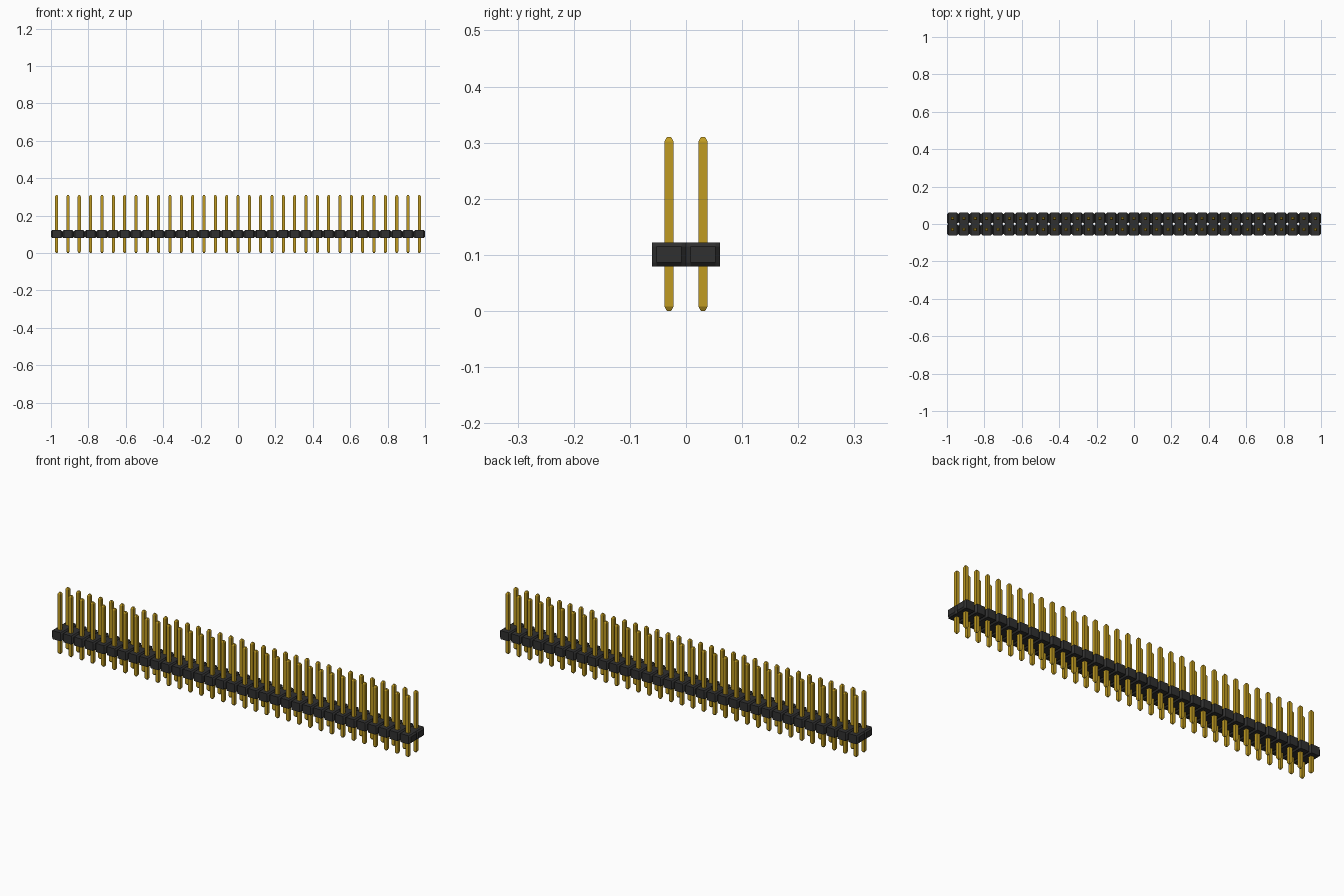
import bpy
import bmesh

cube = bpy.data.objects.get("Cube")
if cube:
    bpy.data.objects.remove(cube, do_unlink=True)

COLUMNS, ROWS = 33, 2
PITCH = 2.0 / COLUMNS
H = PITCH / 2


def material(name, rgb, roughness, metallic=0.0):
    m = bpy.data.materials.new(name)
    m.use_nodes = True
    m.diffuse_color = (*rgb, 1)
    bsdf = m.node_tree.nodes["Principled BSDF"]
    bsdf.inputs["Base Color"].default_value = (*rgb, 1)
    bsdf.inputs["Roughness"].default_value = roughness
    bsdf.inputs["Metallic"].default_value = metallic
    return m


def octagon(hx, hy, cut):
    """Rectangle outline with its four corners cut off."""
    return [(hx, -hy + cut), (hx, hy - cut), (hx - cut, hy), (-hx + cut, hy),
            (-hx, hy - cut), (-hx, -hy + cut), (-hx + cut, -hy), (hx - cut, -hy)]


def square(h):
    return [(h, -h), (h, h), (-h, h), (-h, -h)]


def loft(name, rings, mat):
    """Skin a stack of (outline, z) rings, cap it and repeat it on the grid."""
    bm = bmesh.new()
    loops = [[bm.verts.new((x, y, z)) for x, y in pts] for pts, z in rings]
    n = len(loops[0])
    for low, high in zip(loops, loops[1:]):
        for i in range(n):
            j = (i + 1) % n
            bm.faces.new((low[i], low[j], high[j], high[i]))
    bm.faces.new(loops[0][::-1])
    bm.faces.new(loops[-1])
    bmesh.ops.recalc_face_normals(bm, faces=bm.faces[:])
    mesh = bpy.data.meshes.new(name)
    bm.to_mesh(mesh)
    bm.free()
    mesh.materials.append(mat)
    obj = bpy.data.objects.new(name, mesh)
    bpy.context.collection.objects.link(obj)
    obj.location = (-1 + H, -H, 0)
    for label, count, step in (("columns", COLUMNS, (PITCH, 0, 0)),
                               ("rows", ROWS, (0, PITCH, 0))):
        arr = obj.modifiers.new(label, "ARRAY")
        arr.count = count
        arr.use_relative_offset = False
        arr.use_constant_offset = True
        arr.constant_offset_displace = step
    return obj


black = material("black plastic", (0.03, 0.03, 0.03), 0.6)
gold = material("gold plating", (0.53, 0.33, 0.016), 0.4)

# Plastic housing: corner-cut cells with bevelled top and bottom side edges
Z0, Z1, BEVEL, CUT = 0.079, 0.122, 0.007, 0.008
full = octagon(H, H, CUT)
narrow = [(max(-H + BEVEL, min(H - BEVEL, x)), y) for x, y in full]
loft("housing_cells", [(narrow, Z0), (full, Z0 + BEVEL),
                       (full, Z1 - BEVEL), (narrow, Z1)], black)

# Square pins with tapered tips at both ends
PIN, TIP, TOP = 0.0083, 0.008, 0.31
loft("pins", [(square(PIN * 0.45), 0), (square(PIN), TIP),
              (square(PIN), TOP - TIP), (square(PIN * 0.45), TOP)], gold)
